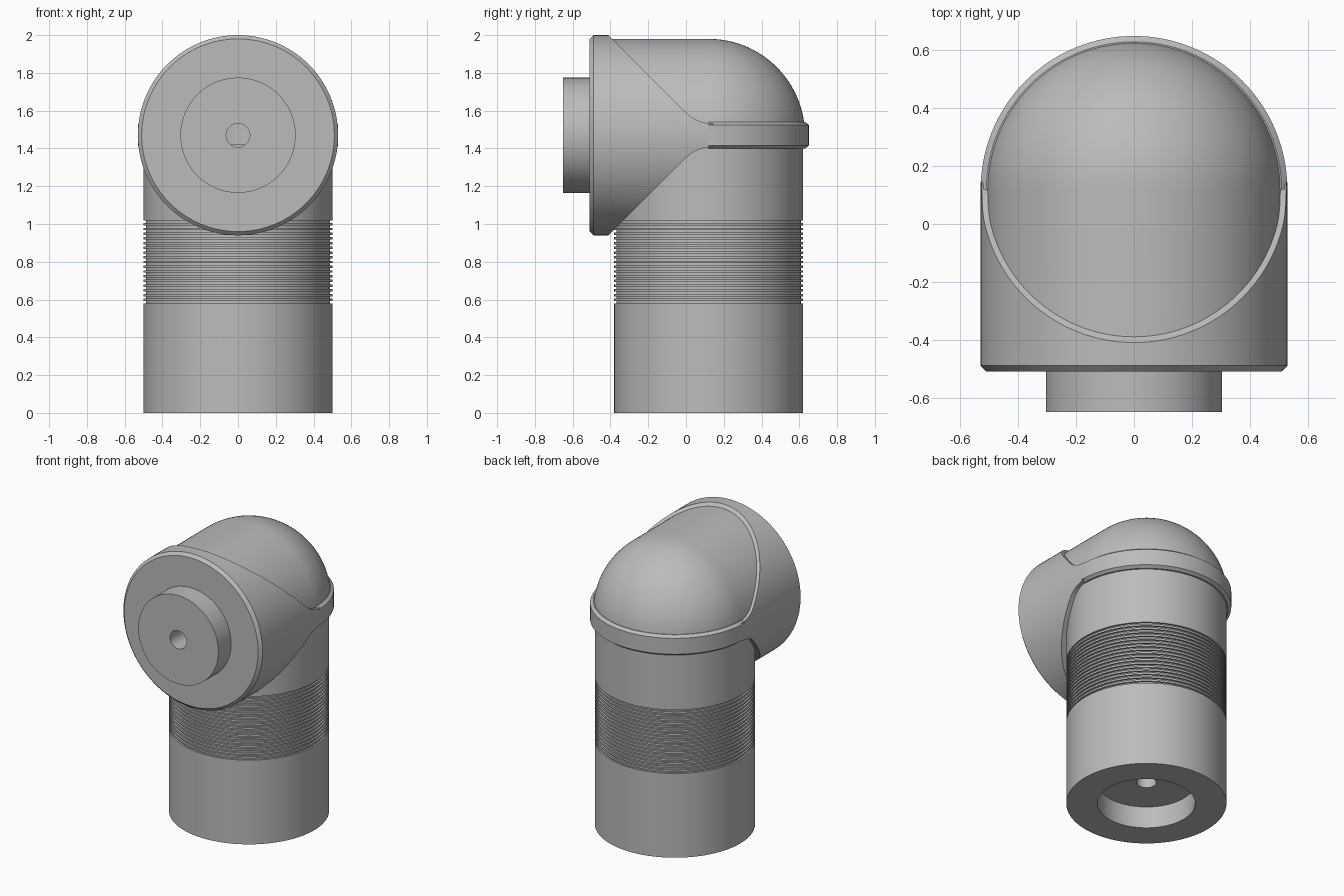
import bpy, bmesh, math
from mathutils import Matrix, Vector

cube = bpy.data.objects.get("Cube")
if cube:
    bpy.data.objects.remove(cube)

AXIS_Y, AXIS_Z = 0.12, 1.47            # where the two pipe axes meet
JOINT = Vector((0, AXIS_Y, AXIS_Z))
BORE, SOCKET, PIPE = 0.0625, 0.305, 0.5
DOME, COLLAR, CHAMFER = 0.51, 0.53, 0.02

grey = bpy.data.materials.new("grey")
grey.use_nodes = True
grey.diffuse_color = (0.5, 0.5, 0.5, 1)
grey.node_tree.nodes["Principled BSDF"].inputs["Base Color"].default_value = (0.5, 0.5, 0.5, 1)


def make_object(name, bm):
    bmesh.ops.recalc_face_normals(bm, faces=bm.faces)
    mesh = bpy.data.meshes.new(name)
    bm.to_mesh(mesh)
    bm.free()
    mesh.materials.append(grey)
    obj = bpy.data.objects.new(name, mesh)
    bpy.context.collection.objects.link(obj)
    return obj


def activate(obj):
    bpy.ops.object.select_all(action='DESELECT')
    obj.select_set(True)
    bpy.context.view_layer.objects.active = obj


def smooth(obj):
    activate(obj)
    bpy.ops.object.shade_smooth_by_angle(angle=math.radians(25))


def revolve(name, profile, matrix, turn=2 * math.pi, steps=128, closed=False):
    """Spin a (radius, height) profile about the local z axis."""
    bm = bmesh.new()
    verts = [bm.verts.new((r, 0, h)) for r, h in profile]
    edges = [bm.edges.new(pair) for pair in zip(verts, verts[1:])]
    if closed:
        edges.append(bm.edges.new((verts[-1], verts[0])))
    bmesh.ops.spin(bm, geom=verts + edges, axis=(0, 0, 1), cent=(0, 0, 0),
                   angle=turn, steps=steps)
    bmesh.ops.remove_doubles(bm, verts=bm.verts, dist=1e-5)
    bm.transform(matrix)
    return make_object(name, bm)


upright = Matrix.Translation((0, AXIS_Y, 0))
at_joint = Matrix.Translation(JOINT)
sideways = at_joint @ Matrix.Rotation(-math.pi / 2, 4, 'X')   # local z becomes y

# Upright pipe: blind bore, bottom socket and a band of fine grooves
pipe = [(0, 1.3), (BORE, 1.3), (BORE, 0.15), (SOCKET, 0.15), (SOCKET, 0), (PIPE, 0)]
grooves, low, high = 18, 0.58, 1.03
pitch = (high - low) / grooves
for i in range(grooves):
    z = low + i * pitch
    pipe += [(PIPE, z), (PIPE - 0.012, z),
             (PIPE - 0.012, z + pitch / 2), (PIPE, z + pitch / 2)]
pipe.append((PIPE, 1.42))
smooth(revolve("upright_pipe", pipe, upright))

# Rounded elbow: quarter sphere running into a half cylinder
arc = [(DOME * math.sin(a), DOME * math.cos(a))
       for a in (math.pi / 2 * i / 32 for i in range(33))]
smooth(revolve("elbow_dome", arc + [(DOME, -0.55)], sideways, -math.pi, 64))

# Chamfered band round the back of the joint
half = 0.07
band = [(0.48, -half), (DOME, -half), (COLLAR, -half + 0.015),
        (COLLAR, half - 0.015), (DOME, half), (0.48, half)]
smooth(revolve("back_band", band, at_joint, math.pi, 64, closed=True))

# Front collar with flange and plug, before trimming
end, front, tip = 0.025, -0.51 - AXIS_Y, -0.65 - AXIS_Y
collar = revolve("front_collar", [
    (BORE, end), (BORE, tip), (SOCKET, tip), (SOCKET, front),
    (COLLAR - CHAMFER, front), (COLLAR, front + CHAMFER), (COLLAR, end)],
    sideways, closed=True)

# Wedge-shaped side profile: diagonal edges easing into the band
upper = [(-0.9, 0.9)]
start, corner, stop = Vector((-0.12, 0.12)), Vector((-0.06, 0.06)), Vector((end + 0.02, 0.06))
for i in range(13):
    t = i / 12
    upper.append(tuple(start * (1 - t) ** 2 + corner * 2 * t * (1 - t) + stop * t * t))
outline = upper + [(y, -z) for y, z in reversed(upper)]
bm = bmesh.new()
face = bm.faces.new([bm.verts.new((-1, y, z)) for y, z in outline])
side = bmesh.ops.extrude_face_region(bm, geom=[face])
bmesh.ops.translate(bm, vec=(2, 0, 0),
                    verts=[g for g in side["geom"] if isinstance(g, bmesh.types.BMVert)])
bm.transform(at_joint)
wedge = make_object("wedge_cutter", bm)
wedge.hide_render = True

# Trim the collar to the wedge
activate(collar)
trim = collar.modifiers.new("trim", 'BOOLEAN')
trim.operation = 'INTERSECT'
trim.solver = 'EXACT'
trim.object = wedge
bpy.ops.object.modifier_apply(modifier=trim.name)
bpy.data.objects.remove(wedge)
smooth(collar)
